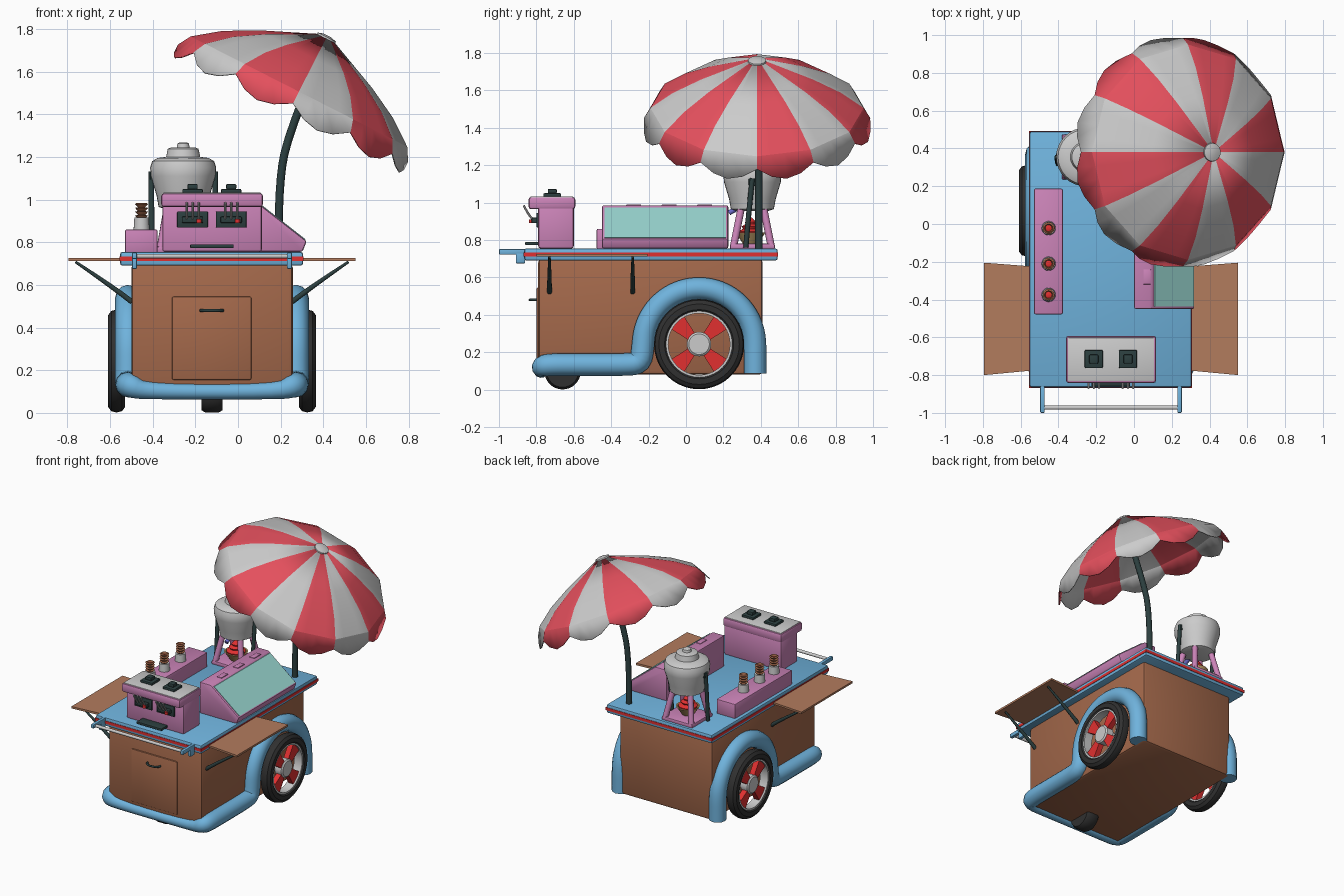
import bpy, bmesh
from math import sin, cos, pi, radians
from mathutils import Matrix, Vector

if "Cube" in bpy.data.objects:
    bpy.data.objects.remove(bpy.data.objects["Cube"])

CX = -0.122  # cart centre line


def mat(name, r, g, b):
    m = bpy.data.materials.new(name)
    m.diffuse_color = (r, g, b, 1)
    m.use_nodes = True
    m.node_tree.nodes["Principled BSDF"].inputs["Base Color"].default_value = m.diffuse_color
    return m


BLUE = mat("blue", .16, .45, .72)
RED = mat("red", .75, .03, .03)
CLOTH = mat("cloth_red", .78, .08, .11)
BROWN = mat("brown", .37, .14, .07)
WOOD = mat("wood", .45, .20, .11)
PINK = mat("pink", .60, .23, .48)
GLASS = mat("glass", .32, .68, .64)
DARK = mat("dark", .025, .05, .05)
TYRE = mat("tyre", .03, .03, .03)
TAN = mat("tan", .55, .36, .15)
VIOLET = mat("violet", .15, .15, .6)


def finish(name, bm, m, bevel=0, segs=2, smooth=35):
    bmesh.ops.recalc_face_normals(bm, faces=bm.faces)
    if bevel:
        bmesh.ops.bevel(bm, geom=bm.edges[:], offset=bevel, segments=segs, affect='EDGES', profile=.5)
    me = bpy.data.meshes.new(name)
    bm.to_mesh(me)
    bm.free()
    ob = bpy.data.objects.new(name, me)
    bpy.context.collection.objects.link(ob)
    if m:
        me.materials.append(m)
    if smooth:
        me.shade_smooth()
        me.set_sharp_from_angle(angle=radians(smooth))
    return ob


def box(name, x, y, z, m=None, bevel=0):
    bm = bmesh.new()
    bmesh.ops.create_cube(bm, size=1)
    for v in bm.verts:
        v.co = [(r[0] + r[1]) / 2 + c * abs(r[1] - r[0]) for c, r in zip(v.co, (x, y, z))]
    return finish(name, bm, m, bevel)


def prism(name, pts, direction, m=None, bevel=0):
    bm = bmesh.new()
    f = bm.faces.new([bm.verts.new(p) for p in pts])
    ext = bmesh.ops.extrude_face_region(bm, geom=[f])
    for v in ext['geom']:
        if isinstance(v, bmesh.types.BMVert):
            v.co += Vector(direction)
    return finish(name, bm, m, bevel)


def lathe(name, profile, loc, m=None, along_x=False, n=32, closed=False):
    """Revolve (radius, height) points about z, or about x for wheels."""
    bm = bmesh.new()
    M = Matrix.Translation(loc) @ (Matrix.Rotation(pi / 2, 4, 'Y') if along_x else Matrix())
    rings = [[bm.verts.new(M @ Vector((r * cos(2 * pi * i / n), r * sin(2 * pi * i / n), h)))
              for i in range(n)] for r, h in profile]
    for a, b in zip(rings, rings[1:] + (rings[:1] if closed else [])):
        for i in range(n):
            j = (i + 1) % n
            bm.faces.new((a[i], a[j], b[j], b[i]))
    if not closed:
        bm.faces.new(rings[0])
        bm.faces.new(rings[-1])
    return finish(name, bm, m)


def tube(name, pts, radius, m=None, radii=None, res=3):
    cu = bpy.data.curves.new(name, 'CURVE')
    cu.dimensions = '3D'
    cu.bevel_depth, cu.bevel_resolution, cu.use_fill_caps = radius, res, True
    s = cu.splines.new('NURBS')
    s.points.add(len(pts) - 1)
    for i, p in enumerate(pts):
        s.points[i].co = (*p, 1)
        s.points[i].radius = radii[i] if radii else 1
    s.order_u = min(3, len(pts))
    s.use_endpoint_u = True
    s.resolution_u = 4
    tmp = bpy.data.objects.new(name + "_path", cu)
    bpy.context.collection.objects.link(tmp)
    me = bpy.data.meshes.new_from_object(tmp.evaluated_get(bpy.context.evaluated_depsgraph_get()))
    bpy.data.objects.remove(tmp)
    bm = bmesh.new()
    bm.from_mesh(me)
    me.materials.clear()
    return finish(name, bm, m, smooth=40)


# Cart body, counter and front door
box("cart_body", (-.50, .257), (-.79, .41), (.08, .70), BROWN, .02)
box("counter", (-.553, .305), (-.865, .49), (.69, .755), BLUE, .012)
box("counter_stripe", (-.556, .308), (-.868, .493), (.712, .732), RED)
box("front_door", (-.31, .063), (-.80, -.77), (.155, .545), BROWN, .008)
tube("door_handle", [(-.175, -.79, .48), (-.175, -.835, .48), (-.07, -.835, .48), (-.07, -.79, .48)], .007, DARK)

# Fender: one tube from rear right, over the wheel, round the front and back
half = [(.272, .37, .085), (.272, .37, .16)]
half += [(.272, .07 + .30 * cos(a * pi / 14), .24 + .302 * sin(a * pi / 14)) for a in range(15)]
half += [(.272, -.24, .14), (.272, -.33, .133), (.272, -.60, .133), (.272, -.73, .133), (.255, -.775, .125), (.19, -.775, .1)]
other = [(2 * CX - x, y, z) for x, y, z in reversed(half)]
rad = [1] * (len(half) - 2) + [.95, .62]
tube("fender", half + other, .06, BLUE, rad + rad[::-1], res=4)

# Big side wheels
tyre = [(.175, -.03), (.185, -.04), (.215, -.04), (.235, -.025), (.241, 0), (.235, .025), (.215, .04), (.185, .04), (.175, .03)]
rim = [(.165, -.032), (.18, -.032), (.18, .032), (.165, .032)]
for side, x in (("right", .325), ("left", 2 * CX - .325)):
    o = 1 if side == "right" else -1
    lathe(side + "_tyre", tyre, (x, .07, .243), TYRE, True, 40, True)
    lathe(side + "_rim", rim, (x, .07, .243), None, True, 40, True)
    lathe(side + "_hub", [(.04, -.09 * o), (.04, -.03 * o), (.065, -.03 * o), (.065, .022 * o), (.055, .03 * o)],
          (x, .07, .243), None, True)
    for k in range(4):
        a = pi / 4 + k * pi / 2
        pts = [(x - .02, .07 + r * cos(a + d), .243 + r * sin(a + d))
               for r, d in ((.06, -.42), (.17, -.29), (.172, 0), (.17, .29), (.06, .42))]
        prism(side + "_spoke", pts, (.04, 0, 0), RED)
lathe("front_wheel", [(.06, -.05), (.085, -.05), (.097, -.03), (.097, .03), (.085, .05), (.06, .05)],
      (CX, -.66, .098), TYRE, True)

# Folding side shelves with braces
for side, o in (("right", 1), ("left", -1)):
    X = lambda d: CX + o * d
    prism(side + "_shelf", [(X(.41), -.775, .711), (X(.673), -.80, .711), (X(.673), -.205, .711), (X(.41), -.225, .711)],
          (0, 0, .014), WOOD)
    for y in (-.73, -.285):
        tube(side + "_brace", [(X(.375), y, .52), (X(.45), y, .58), (X(.64), y, .708)], .013, DARK, [1, 1, .5])

# Push handle
for x in (-.485, .241):
    box("handle_bracket", (x - .012, x + .012), (-1, -.85), (.722, .752), BLUE, .006)
    box("bracket_foot", (x - .012, x + .012), (-.91, -.86), (.675, .74), BLUE, .006)
tube("handle_rail", [(-.485, -.972, .735), (.241, -.972, .735)], .011)

# Dispenser machine
box("dispenser_body", (-.355, .112), (-.79, -.60), (.755, .98), PINK, .012)
box("dispenser_head", (-.36, .117), (-.842, -.592), (.965, 1.03), PINK, .014)
box("dispenser_top", (-.35, .107), (-.832, -.602), (1.02, 1.033), None, .004)
box("drip_tray", (-.225, -.02), (-.86, -.78), (.772, .79), DARK, .005)
for x in (-.213, -.032):
    box("lid_base", (x - .048, x + .048), (-.763, -.667), (1.03, 1.05), DARK, .006)
    box("lid_knob", (x - .024, x + .024), (-.739, -.691), (1.048, 1.073), DARK, .006)
    box("tap_panel", (x - .072, x + .072), (-.80, -.785), (.868, .945), DARK, .005)
    box("tap_block", (x - .05, x + .05), (-.825, -.79), (.89, .92), DARK, .005)
    lathe("tap_button", [(.012, -.01), (.012, .01)], (x + .03, -.828, .90), RED, n=12)
    for d in (-.028, 0, .028):
        tube("tap_lever", [(x + d, -.80, .895), (x + d, -.83, .91), (x + d, -.868, .985)], .006, res=2)

# Display case with sloped glass
case = [(0, .755), (0, .985), (.092, .985), (.322, .805), (.302, .755)]
prism("display_case", [(x, -.45, z) for x, z in case], (0, .676, 0), PINK, .01)
g = [(.097, .972), (.112, .974), (.318, .813), (.30, .805)]
prism("display_glass", [(x, -.436, z) for x, z in g], (0, .65, 0), GLASS)
for y in (-.28, -.09, .1):
    box("case_hinge", (.05, .09), (y - .04, y + .04), (.975, .99), PINK, .004)

# Cone holder with stacks of cones
box("cone_holder", (-.53, -.377), (-.478, .187), (.75, .86), PINK, .008)
for y in (-.022, -.21, -.375):
    lathe("cone_cup", [(.038, .85), (.034, .915), (.028, .915)], (-.452, y, 0), n=20)
    stack = [p for k in range(4) for p in ((.017, .91 + k * .018), (.031, .925 + k * .018))]
    lathe("cone_stack", stack + [(.022, .985), (.016, .965)], (-.452, y, 0), BROWN, n=20)
    lathe("cone_inside", [(.02, .968), (.012, .972)], (-.452, y, 0), RED, n=12)

# Mixing machine: pink stand, bowl with treat, grey pot
mx, my = -.257, .355
box("mixer_base", (mx - .125, mx + .125), (my - .12, my + .12), (.75, .78), PINK, .008)
for sx in (-1, 1):
    for sy in (-1, 1):
        tube("mixer_leg", [(mx + sx * .105, my + sy * .10, .77), (mx + sx * .07, my + sy * .06, .97)], .02, PINK)
    tube("mixer_arm", [(mx + sx * .145, my - .035, .76), (mx + sx * .15, my - .02, .95), (mx + sx * .15, my, 1.13)], .014, DARK)
    box("pot_joint", (mx + sx * .14 - .015, mx + sx * .14 + .015), (my - .02, my + .02), (1.09, 1.13), DARK, .004)
lathe("pot", [(.085, .955), (.115, .965), (.125, 1.02), (.152, 1.11), (.155, 1.15), (.145, 1.18), (.12, 1.195), (.08, 1.2),
              (.072, 1.238), (.06, 1.243), (.03, 1.245), (.027, 1.262), (.018, 1.268)], (mx, my, 0))
tube("pot_nozzle", [(mx, my - .08, .97), (mx, my - .125, .945)], .014, VIOLET)
lathe("bowl", [(.04, .78), (.05, .795), (.08, .84), (.07, .84), (.045, .81)], (mx, my - .01, 0), TAN, n=24)
lathe("treat", [(.06, .825), (.065, .845), (.04, .86), (.048, .872), (.026, .885), (.03, .895), (.008, .92)],
      (mx, my - .01, 0), RED, n=20)

# Umbrella pole and striped canopy
tube("umbrella_pole", [(.19, .39, .75), (.188, .39, 1.05), (.235, .388, 1.32), (.41, .38, 1.73)], .02, DARK)
T = Matrix.Translation((.415, .38, 1.76)) @ Matrix.Rotation(radians(27), 4, 'Y')
SUB = 4
N = 12 * SUB
bm = bmesh.new()
rings = []
for k, (r, h) in enumerate([(.045, -.004), (.30, -.115), (.45, -.195), (.57, -.285), (.605, -.345)]):
    ring = []
    for i in range(N):
        a = 2 * pi * i / N
        bulge = sin(pi * (i % SUB) / SUB)  # zero on ribs, one mid-panel
        flat = cos(pi / 12) / cos((i % SUB) / SUB * pi / 6 - pi / 12)  # straight panels between ribs
        rr, hh = r * flat, h
        if k == 4:
            rr, hh = r * (flat + .05 * bulge), h - .062 * bulge
        ring.append(bm.verts.new(T @ Vector((rr * cos(a), rr * sin(a), hh))))
    rings.append(ring)
for a, b in zip(rings, rings[1:]):
    for i in range(N):
        j = (i + 1) % N
        f = bm.faces.new((a[i], b[i], b[j], a[j]))
        f.material_index = (i // SUB + 1) % 2
canopy = finish("umbrella_canopy", bm, CLOTH, smooth=20)
canopy.data.materials.append(mat("cloth_grey", .8, .8, .8))
# cloth_red sits in slot 0 (even panels), so flip the panel index
for p in canopy.data.polygons:
    p.material_index = 1 - p.material_index
sol = canopy.modifiers.new("thickness", 'SOLIDIFY')
sol.thickness = .006
cap = lathe("umbrella_cap", [(.05, -.012), (.048, .002), (.02, .01)], (0, 0, 0), n=24)
cap.matrix_world = T
